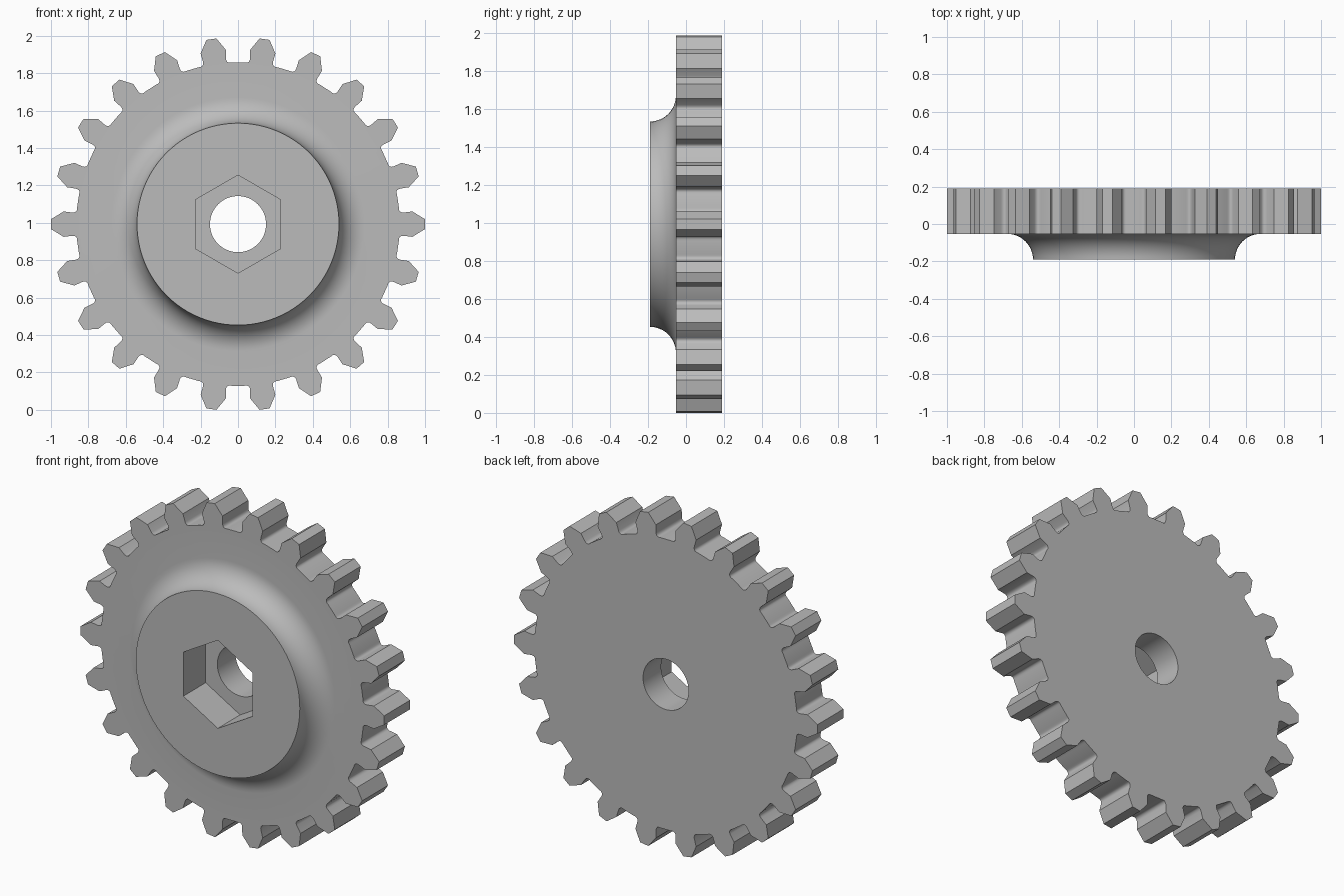
import bpy, bmesh, math
from mathutils import Vector

cube = bpy.data.objects.get("Cube")
if cube:
    bpy.data.objects.remove(cube, do_unlink=True)

TEETH = 22
HUB_Y, PLATE_Y, FLOOR_Y, BACK_Y = -0.19, -0.053, 0.02, 0.19
HUB_R, FILLET, HEX_R, BORE_R = 0.54, 0.137, 0.262, 0.15
SEG = 96


def turn(p, a):
    return Vector((p[0] * math.cos(a) - p[1] * math.sin(a),
                   p[0] * math.sin(a) + p[1] * math.cos(a)))


def circle(radius, count, start=0.0):
    return [turn((radius, 0), start + 2 * math.pi * i / count) for i in range(count)]


def gear_outline():
    """Chamfered teeth joined by flat roots with rounded corners."""
    pitch = 2 * math.pi / TEETH
    flank = Vector((0.885, 0.062))
    corner = Vector((0.858, 0.061))
    root = turn((0.864, -0.035), pitch / 2)
    half = [Vector((0.999, 0.027)), Vector((0.932, 0.068))]
    for i in range(6):
        t = i / 5
        half.append(flank * (1 - t) ** 2 + corner * 2 * t * (1 - t) + root * t * t)
    tooth = [Vector((p.x, -p.y)) for p in reversed(half)] + half
    return [turn(p, k * pitch) for k in range(TEETH) for p in tooth]


outline = gear_outline()
centre_z = max(p.y for p in outline)
bm = bmesh.new()


def ring(points, y):
    verts = [bm.verts.new((p.x, y, p.y + centre_z)) for p in points]
    for a, b in zip(verts, verts[1:] + verts[:1]):
        bm.edges.new((a, b))
    return verts


def wall(a, b):
    n = len(a)
    for i in range(n):
        j = (i + 1) % n
        bm.faces.new((a[i], a[j], b[j], b[i]))


def cap(*rings):
    """Fill the flat area between an outer and an inner ring."""
    edges = [bm.edges.get((a, b)) for r in rings for a, b in zip(r, r[1:] + r[:1])]
    bmesh.ops.triangle_fill(bm, edges=edges, use_beauty=True, normal=(0, -1, 0))


# Toothed rim
rim_front, rim_back = ring(outline, PLATE_Y), ring(outline, BACK_Y)
wall(rim_front, rim_back)

# Raised hub with a concave flare into the plate
flare = []
for i in range(13):
    a = math.pi / 2 * i / 12
    flare.append(ring(circle(HUB_R + FILLET * (1 - math.cos(a)), SEG),
                      HUB_Y + FILLET * math.sin(a)))
for a, b in zip(flare, flare[1:]):
    wall(a, b)

# Hexagonal pocket and round bore
hexagon = circle(HEX_R, 6, math.pi / 2)
hex_front, hex_floor = ring(hexagon, HUB_Y), ring(hexagon, FLOOR_Y)
wall(hex_front, hex_floor)
bore_front, bore_back = ring(circle(BORE_R, 64), FLOOR_Y), ring(circle(BORE_R, 64), BACK_Y)
wall(bore_front, bore_back)

# Flat faces
cap(rim_front, flare[-1])
cap(flare[0], hex_front)
cap(hex_floor, bore_front)
cap(rim_back, bore_back)
bmesh.ops.recalc_face_normals(bm, faces=bm.faces)

mesh = bpy.data.meshes.new("gear_wheel")
bm.to_mesh(mesh)
bm.free()
gear = bpy.data.objects.new("gear_wheel", mesh)
bpy.context.collection.objects.link(gear)

# Plain grey material
grey = bpy.data.materials.new("plain_grey")
grey.use_nodes = True
colour = (0.5, 0.5, 0.5, 1)
grey.diffuse_color = colour
grey.node_tree.nodes["Principled BSDF"].inputs["Base Color"].default_value = colour
mesh.materials.append(grey)

bpy.ops.object.select_all(action="DESELECT")
gear.select_set(True)
bpy.context.view_layer.objects.active = gear
bpy.ops.object.shade_smooth_by_angle(angle=math.radians(30))
